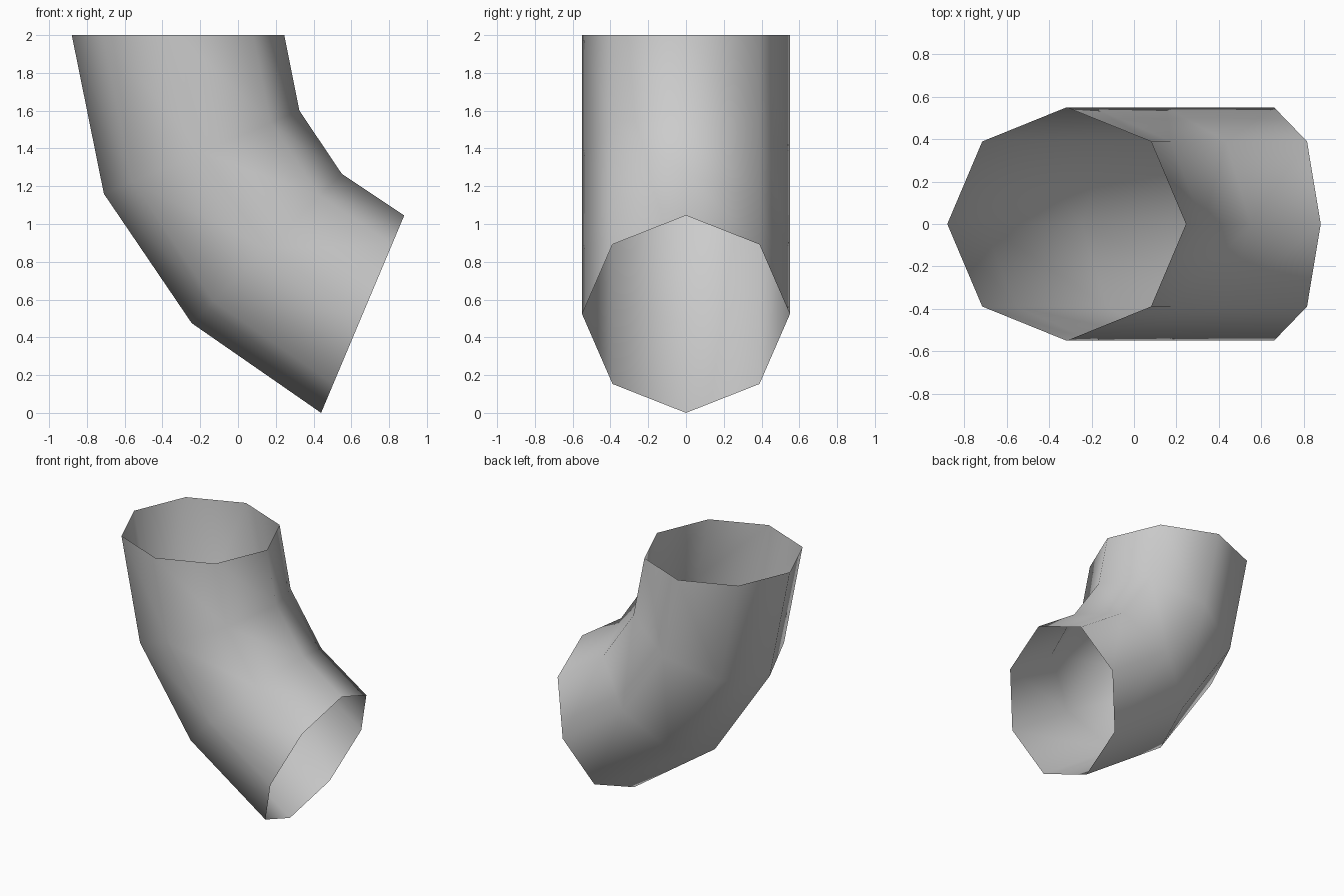
import bpy
import bmesh
from math import cos, sin, tau
from mathutils import Vector

cube = bpy.data.objects.get("Cube")
if cube:
    bpy.data.objects.remove(cube, do_unlink=True)

SIDES = 8
HALF_DEPTH = 0.55

# Outer and inner bend points (x, z) of each ring, top to bottom
RINGS = [
    ((-0.88, 2.0), (0.245, 2.0)),
    ((-0.71, 1.16), (0.325, 1.6)),
    ((-0.245, 0.475), (0.55, 1.265)),
    ((0.44, 0.0), (0.88, 1.045)),
]

# Plain grey metal
grey = bpy.data.materials.new("grey")
grey.use_nodes = True
colour = (0.6, 0.6, 0.6, 1)
grey.diffuse_color = colour
grey.node_tree.nodes["Principled BSDF"].inputs["Base Color"].default_value = colour


def add_ring(bm, outer, inner):
    """Octagonal mitre ring spanning the outer and inner bend points."""
    a = Vector((outer[0], 0, outer[1]))
    b = Vector((inner[0], 0, inner[1]))
    centre, arm = (a + b) / 2, (b - a) / 2
    side = Vector((0, HALF_DEPTH, 0))
    return [bm.verts.new(centre + arm * cos(tau * i / SIDES) + side * sin(tau * i / SIDES))
            for i in range(SIDES)]


# Open bent pipe, skinned between neighbouring rings
bm = bmesh.new()
rings = [add_ring(bm, *ends) for ends in RINGS]
for upper, lower in zip(rings, rings[1:]):
    for i in range(SIDES):
        j = (i + 1) % SIDES
        face = bm.faces.new((upper[i], lower[i], lower[j], upper[j]))
        face.smooth = True

mesh = bpy.data.meshes.new("pipe_elbow")
bm.to_mesh(mesh)
bm.free()
mesh.materials.append(grey)
pipe = bpy.data.objects.new("pipe_elbow", mesh)
bpy.context.collection.objects.link(pipe)
